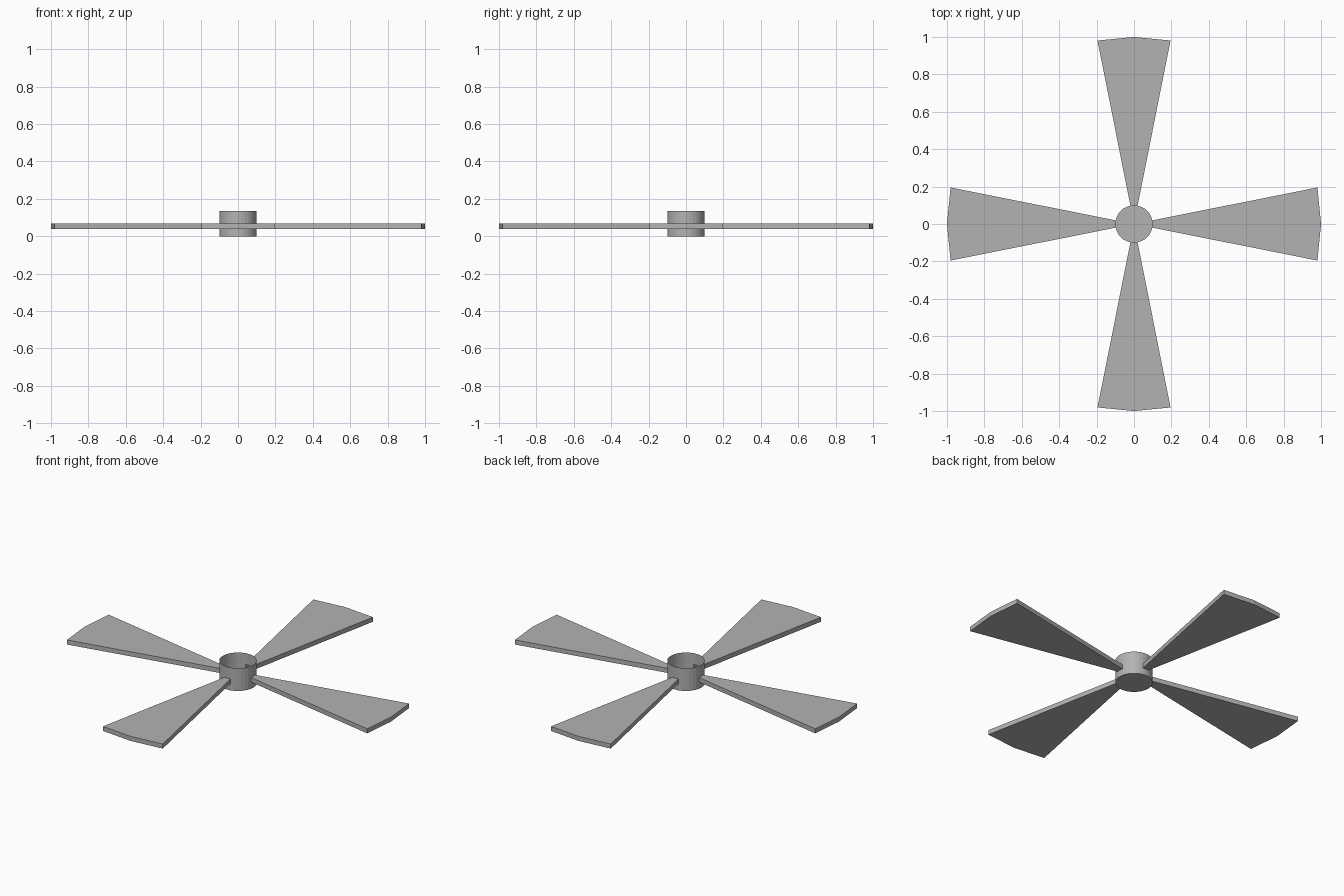
import bpy, math

if "Cube" in bpy.data.objects:
    bpy.data.objects.remove(bpy.data.objects["Cube"])

SIDES = 32                       # facets of the round hub; blades span two facets
STEP = 2 * math.pi / SIDES
HUB_R, TIP_R = 0.1, 1.0
HUB_TOP, BLADE_LOW, BLADE_TOP = 0.134, 0.04, 0.067

grey = bpy.data.materials.new("mid grey")
grey.diffuse_color = (0.45, 0.45, 0.45, 1)
grey.use_nodes = True
grey.node_tree.nodes["Principled BSDF"].inputs["Base Color"].default_value = grey.diffuse_color


def polar(r, i, z):
    return (r * math.cos(i * STEP), r * math.sin(i * STEP), z)


def make(name, verts, faces):
    mesh = bpy.data.meshes.new(name)
    mesh.from_pydata(verts, [], faces)
    mesh.materials.append(grey)
    obj = bpy.data.objects.new(name, mesh)
    bpy.context.collection.objects.link(obj)
    return obj


# Hub: thin cup, closed below and open above, with slots where blades join
levels = (0, BLADE_LOW, BLADE_TOP, HUB_TOP)
verts = [polar(HUB_R, i, z) for z in levels for i in range(SIDES)]
faces = [tuple(reversed(range(SIDES)))]
for k in range(3):
    for i in range(SIDES):
        at_blade = i % 8 in (0, 7)
        if k == 1 and at_blade:
            continue
        j = (i + 1) % SIDES
        a, b = k * SIDES, (k + 1) * SIDES
        faces.append((a + i, a + j, b + j, b + i))
make("hub", verts, faces)

# Four flat wedge blades, each flowing out of a hub slot
outline = [(HUB_R, -1), (TIP_R, -1), (TIP_R, 0), (TIP_R, 1), (HUB_R, 1), (HUB_R, 0)]
n = len(outline)
for b in range(4):
    verts = [polar(r, i + 8 * b, z) for z in (BLADE_LOW, BLADE_TOP) for r, i in outline]
    faces = [tuple(reversed(range(n))), tuple(range(n, 2 * n))]
    faces += [(i, i + 1, i + 1 + n, i + n) for i in range(4)]   # inner end stays open
    make(f"blade_{b + 1}", verts, faces)
